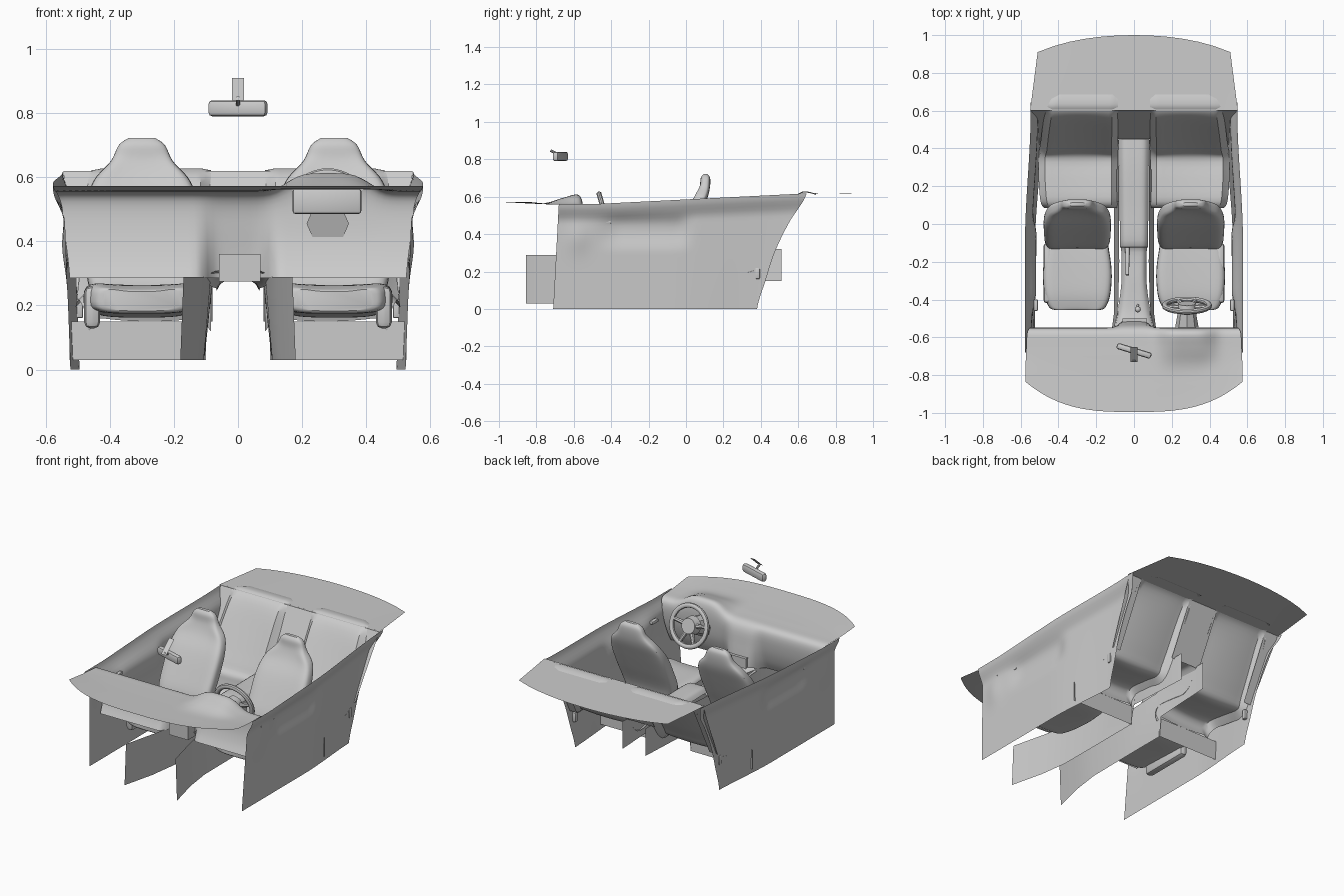
import bpy, bmesh, math
from mathutils import Vector, Matrix

if "Cube" in bpy.data.objects:
    bpy.data.objects.remove(bpy.data.objects["Cube"])


def spline(rows, t):
    """Catmull-Rom sample through rows of values, t in 0..1."""
    n = len(rows) - 1
    i = min(int(t * n), n - 1)
    f = t * n - i
    a, b, c, d = (rows[max(0, min(n, i + k))] for k in (-1, 0, 1, 2))
    return [0.5 * (2*q + (r-p)*f + (2*p-5*q+4*r-s)*f*f + (3*q-p-3*r+s)*f**3)
            for p, q, r, s in zip(a, b, c, d)]


def finish(name, bm, angle=35):
    me = bpy.data.meshes.new(name)
    bmesh.ops.recalc_face_normals(bm, faces=bm.faces)
    bm.to_mesh(me)
    bm.free()
    ob = bpy.data.objects.new(name, me)
    bpy.context.collection.objects.link(ob)
    bpy.ops.object.select_all(action='DESELECT')
    ob.select_set(True)
    bpy.context.view_layer.objects.active = ob
    bpy.ops.object.shade_smooth_by_angle(angle=math.radians(angle))
    return ob


def grid(name, f, nu, nv, closed=False, caps=True):
    """Sheet from f(u, v); closed wraps u and caps the ends."""
    bm = bmesh.new()
    cols = nu if closed else nu + 1
    vs = [[bm.verts.new(f(i / nu, j / nv)) for i in range(cols)] for j in range(nv + 1)]
    for j in range(nv):
        for i in range(nu):
            k = (i + 1) % cols
            bm.faces.new((vs[j][i], vs[j][k], vs[j+1][k], vs[j+1][i]))
    if closed and caps:
        bm.faces.new(vs[0][::-1])
        bm.faces.new(vs[-1])
    return finish(name, bm)


def box(name, lo, hi, bevel=0.006, rot=None):
    bm = bmesh.new()
    bmesh.ops.create_cube(bm, size=1)
    lo, hi = Vector(lo), Vector(hi)
    bmesh.ops.scale(bm, vec=hi - lo, verts=bm.verts)
    if bevel:
        bmesh.ops.bevel(bm, geom=bm.edges[:], offset=bevel, segments=2, affect='EDGES', profile=0.5)
    m = Matrix.Translation((lo + hi) / 2) @ (rot or Matrix())
    bmesh.ops.transform(bm, matrix=m, verts=bm.verts)
    return finish(name, bm)


def rod(name, a, b, r1, r2, seg=16):
    a, b = Vector(a), Vector(b)
    bm = bmesh.new()
    bmesh.ops.create_cone(bm, cap_ends=True, segments=seg, radius1=r1, radius2=r2, depth=(b-a).length)
    q = (b - a).to_track_quat('Z', 'Y').to_matrix().to_4x4()
    bmesh.ops.transform(bm, matrix=Matrix.Translation((a+b)/2) @ q, verts=bm.verts)
    return finish(name, bm)


def sgnpow(v, p):
    return math.copysign(abs(v) ** p, v)


def step(a, b, v):
    t = max(0, min(1, (v - a) / (b - a)))
    return t * t * (3 - 2 * t)


def top_z(y):
    return 0.56 + 0.058 * max(0, min(1, (y + 0.5) / 1.15))


# Dashboard: rows are (y, z, half width, hood lift, stack push)
DASH = [(-0.995, .572, .575, 0, 0), (-0.88, .566, .575, 0, 0), (-0.76, .56, .573, .005, 0),
        (-0.65, .556, .57, .04, 0), (-0.575, .55, .565, .06, 0), (-0.55, .51, .55, .035, .01),
        (-0.555, .42, .54, 0, .03), (-0.575, .34, .53, 0, .06), (-0.60, .285, .525, 0, .09)]


def dash(u, v):
    s = 2 * u - 1
    y, z, w, hood, stack = spline(DASH, v)
    x = s * w
    y += 0.16 * abs(s) ** 3 * max(0, 1 - v * 3)
    z += hood * math.exp(-((x - .28) / .14) ** 4)
    y += stack * math.exp(-(x / .1) ** 6)
    return x, y, z


grid("dashboard", dash, 56, 32)
box("instrument_box", (.17, -.68, .485), (.385, -.57, .565), .01)
box("radio_box", (-.06, -.59, .275), (.07, -.50, .36), 0)


# Rear shelf
def shelf(u, v):
    s = 2 * u - 1
    back = 1.0 - .07 * s * s - .02 * s ** 4
    return s * (.55 - .04 * v), .60 + (back - .60) * v, .62 - .006 * v


grid("rear_shelf", shelf, 12, 4)


# Side panels with outward rim and recessed armrest
def side_panel(sx):
    def f(u, v):
        front = -.71 + .03 * v
        rear = spline([(.38,), (.425,), (.475,), (.55,), (.645,)], v)[0]
        y = front + (rear - front) * u
        z = v * top_z(y)
        x = .523 + .02 * v + .034 * step(.82, 1, v)
        x -= .03 * step(-.1, .6 - .15 * (1 - v), y)
        x -= .02 * step(.3, .42, z) * (1 - step(.44, .52, z)) * step(-.5, -.35, y) * (1 - step(-.05, .05, y))
        x += .012 * math.exp(-((y + .58) / .06) ** 2 - ((z - .38) / .08) ** 2)
        return sx * x, y, z
    return f


# Front seats
CUSHION = [(-.455, .213, .12, .03), (-.44, .213, .15, .038), (-.37, .218, .175, .045),
           (-.25, .215, .182, .046), (-.12, .208, .165, .046), (-.04, .205, .15, .04)]
BACK = [(-.085, .19, .14, .04), (-.075, .28, .17, .05), (-.02, .40, .178, .05), (.035, .51, .175, .045),
        (.08, .59, .150, .034), (.1, .65, .097, .028), (.104, .70, .072, .025), (.104, .722, .042, .01)]


def seat_part(rows, cx, along_y):
    def f(u, v):
        a, b, hw, ht = spline(rows, v)
        c, s = math.cos(2*math.pi*u), math.sin(2*math.pi*u)
        du, dv = sgnpow(c, .6), sgnpow(s, .6)
        bol = .03 * abs(du) ** 3 * max(0, dv)
        if along_y:
            return cx + du * hw, a, b + dv * ht + bol
        return cx + du * hw, a - dv * ht - bol * (1 - step(.6, .8, v)), b
    return f


# Rear seats: one sheet per seat, rows are (y, z, half width)
REAR = [(.10, .15, .19), (.085, .205, .195), (.12, .245, .205), (.24, .235, .21), (.35, .225, .21),
        (.40, .29, .205), (.48, .43, .20), (.565, .58, .193), (.61, .622, .188), (.65, .627, .18), (.695, .616, .165)]


def rear_seat(sx):
    def f(u, v):
        y, z, hw = spline(REAR, v)
        s = sx * sgnpow(2 * u - 1, .8)      # +1 is the outer side
        e = step(.82, 1, abs(s))
        fade = 1 - step(.62, .8, v)
        lift = .016 * s * s * (1 - e) * fade
        tilt = step(.35, .5, v) * (1 - step(.65, .8, v))
        flat = (1 - tilt) * (1 - step(.65, .8, v))
        return (sx * (.085 + hw + s * hw), y - lift * tilt + .03 * e * tilt,
                z + lift * flat - .03 * e * flat - .006 * e * (1 - fade))
    return f


# Tunnel walls: rows are (y, foot x, foot z, top x, top z)
WALL = [(-.855, .18, .03, .17, .288), (-.65, .13, .03, .12, .288), (-.48, .107, .03, .085, .288),
        (-.2, .105, .03, .078, .285), (.1, .105, .03, .08, .30), (.12, .10, .15, .08, .31), (.51, .08, .15, .08, .32)]


def tunnel_wall(sx):
    def f(u, v):
        n = len(WALL) - 1
        y, fx, fz, tx, tz = WALL[round(u * n)]
        return sx * (fx + (tx - fx) * v), y, fz + (tz - fz) * v
    return f


for sx, side in ((-1, "left"), (1, "right")):
    cx = .3 * sx
    grid(side + "_side_panel", side_panel(sx), 48, 32)
    grid(side + "_seat_cushion", seat_part(CUSHION, cx, True), 32, 20, True)
    grid(side + "_seat_back", seat_part(BACK, cx, False), 32, 32, True)
    grid(side + "_rear_seat", rear_seat(sx), 20, 40)
    grid(side + "_tunnel_wall", tunnel_wall(sx), len(WALL) - 1, 1)
    # Panel under the rear seat front, and filler between rear seat back and side panel
    grid(side + "_rear_seat_riser", lambda u, v: (sx * (.10 + .425 * u), .10, .03 + .12 * v), 1, 1)
    grid(side + "_rear_filler", lambda u, v: (sx * (.455 + (.055 + .035 * v) * u), .42 + .19 * v, .24 + .38 * v), 1, 4)
    # Seat side trim, door handle and belt reel
    box(side + "_seat_trim", (sx * .455 - .025, -.42, .128), (sx * .455 + .025, -.10, .26), .02)
    box(side + "_door_handle", (sx * .52 - .012, -.46, .455), (sx * .52 + .012, -.40, .475))
    box(side + "_belt_reel", (sx * .495 - .012, .37, .16), (sx * .495 + .012, .395, .22))

# Centre console: rows are (y, half width, top z)
CONSOLE = [(-.54, .105, .31), (-.45, .085, .29), (-.3, .066, .283), (-.13, .068, .28),
           (-.11, .074, .335), (.1, .076, .338), (.3, .078, .338), (.45, .08, .33)]


def console(u, v):
    y, w, z = spline(CONSOLE, v)
    s = 2 * u - 1
    return s * w, y, z - .03 * abs(s) ** 6


grid("centre_console", console, 12, 42)
grid("rear_centre_panel", lambda u, v: (.2 * u - .1, .45 + .16 * v, .31 + .31 * v), 1, 1)
rod("gear_lever", (.02, -.43, .28), (.02, -.45, .36), .007, .006)
bm = bmesh.new()
bmesh.ops.create_uvsphere(bm, u_segments=16, v_segments=10, radius=.016,
                          matrix=Matrix.Translation((.02, -.452, .37)))
finish("gear_knob", bm)
rod("handbrake", (-.035, -.12, .29), (-.035, -.27, .335), .012, .009)

# Steering wheel: local z is the wheel axis, top of rim leans to the front
C = Vector((.28, -.432, .50))
frame = Matrix.Translation(C) @ Matrix.Rotation(math.radians(106), 4, 'X')


def rim(u, v):
    a, b = 2 * math.pi * v, 2 * math.pi * u
    r = .118 + .015 * math.cos(b)
    return frame @ Vector((r * math.cos(a), r * math.sin(a), .014 * math.sin(b)))


grid("steering_wheel_rim", rim, 10, 40, True, False)
axis = (frame.to_3x3() @ Vector((0, 0, 1))).normalized()
rod("steering_hub", C + axis * .035, C - axis * .012, .056, .045, 24)
for k, ang in enumerate((10, 170, 245, 295)):
    d = frame.to_3x3() @ Vector((math.cos(math.radians(ang)), math.sin(math.radians(ang)), 0))
    rod("steering_spoke_%d" % k, C + d * .03 + axis * .01, C + d * .115, .015, .011, 8)
rod("steering_column", C + axis * .02, (.28, -.57, .455), .045, .066, 8)

# Rear-view mirror with windscreen plate and stem
box("mirror", (-.095, -.688, .79), (.095, -.655, .84), .012, Matrix.Rotation(math.radians(-17), 4, 'Z'))
grid("mirror_plate", lambda u, v: (.036 * u - .018, -.73 + .08 * v, .84 + .07 * v), 1, 1)
rod("mirror_stem", (0, -.725, .847), (0, -.67, .82), .007, .007, 10)
